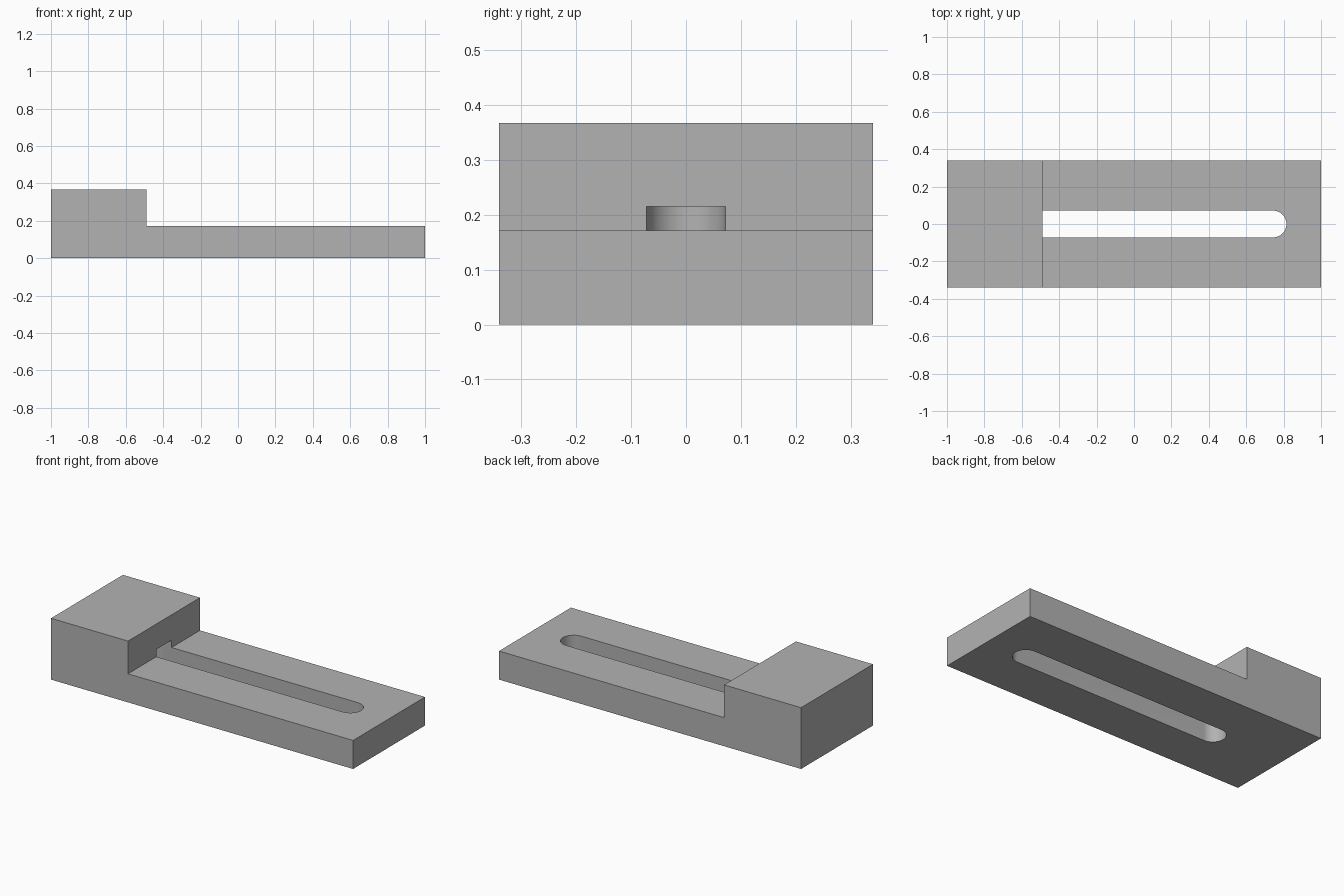
import bpy, bmesh
from math import sin, cos, pi

cube = bpy.data.objects.get("Cube")
if cube:
    bpy.data.objects.remove(cube, do_unlink=True)

grey = bpy.data.materials.new("plain grey")
grey.use_nodes = True
colour = (0.45, 0.45, 0.45, 1)
grey.diffuse_color = colour
grey.node_tree.nodes["Principled BSDF"].inputs["Base Color"].default_value = colour


def extrude_profile(name, points, offset):
    """Closed prism made by sweeping a flat outline along an offset."""
    bm = bmesh.new()
    face = bm.faces.new([bm.verts.new(p) for p in points])
    swept = bmesh.ops.extrude_face_region(bm, geom=[face])["geom"]
    verts = [v for v in swept if isinstance(v, bmesh.types.BMVert)]
    bmesh.ops.translate(bm, verts=verts, vec=offset)
    bmesh.ops.recalc_face_normals(bm, faces=bm.faces)
    mesh = bpy.data.meshes.new(name)
    bm.to_mesh(mesh)
    bm.free()
    mesh.materials.append(grey)
    obj = bpy.data.objects.new(name, mesh)
    bpy.context.collection.objects.link(obj)
    return obj


# Stepped body: a flat plate with a raised block at one end
half_width, plate_top, block_top, step_x = 0.34, 0.171, 0.367, -0.49
outline = [(-1, 0), (1, 0), (1, plate_top), (step_x, plate_top),
           (step_x, block_top), (-1, block_top)]
body = extrude_profile("stepped_clamp_body",
                       [(x, -half_width, z) for x, z in outline],
                       (0, 2 * half_width, 0))

# Round-ended slot, running a little way under the block
radius, slot_top, segments = 0.072, 0.215, 24
slot = []
for centre, start in ((0.743, -pi / 2), (-0.541, pi / 2)):
    for i in range(segments + 1):
        a = start + pi * i / segments
        slot.append((centre + radius * cos(a), radius * sin(a), -0.1))
cutter = extrude_profile("slot_cutter", slot, (0, 0, slot_top + 0.1))
cutter.hide_render = True

# Cut the slot, apply it, and smooth only the rounded ends
bpy.context.view_layer.objects.active = body
body.select_set(True)
cut = body.modifiers.new("slot", "BOOLEAN")
cut.operation = "DIFFERENCE"
cut.solver = "EXACT"
cut.object = cutter
bpy.ops.object.modifier_apply(modifier=cut.name)
bpy.data.objects.remove(cutter, do_unlink=True)
bpy.ops.object.shade_smooth_by_angle(angle=pi / 6)
